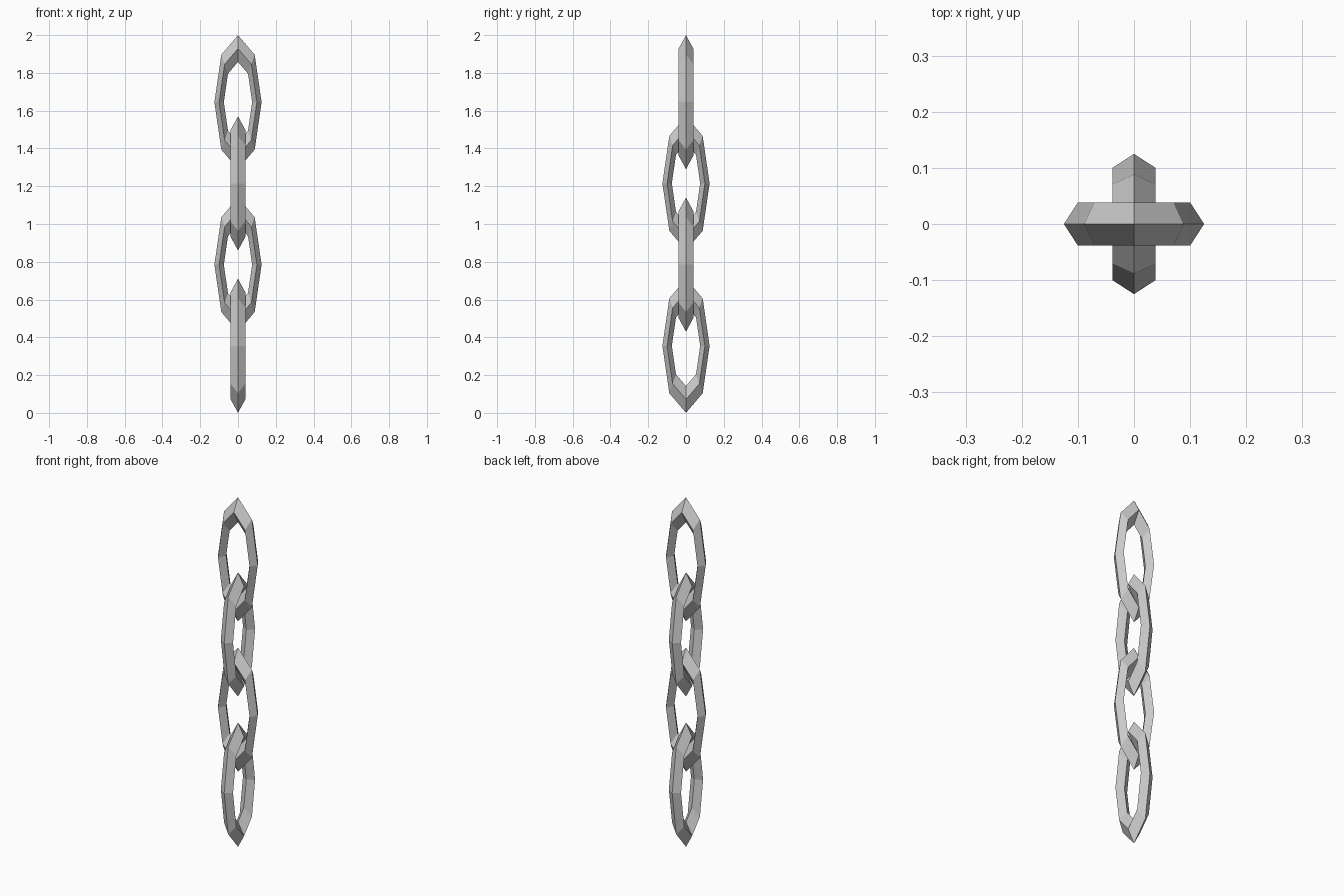
import bpy
from math import pi

if "Cube" in bpy.data.objects:
    bpy.data.objects.remove(bpy.data.objects["Cube"])

HALF_HEIGHT = 0.355
SPACING = 0.43


def chain_link(index):
    # Eight-sided ring with a diamond cross-section, stretched into an oval link
    bpy.ops.mesh.primitive_torus_add(major_segments=8, minor_segments=4,
                                     major_radius=0.10, minor_radius=0.025)
    link = bpy.context.object
    link.name = f"chain_link_{index + 1}"
    # Local y becomes the height, local z the thickness
    link.scale = (1.0, HALF_HEIGHT / 0.125, 1.54)
    # Alternate links are turned a quarter around the vertical axis
    turn = pi / 2 if index % 2 == 0 else 0
    link.rotation_euler = (pi / 2, 0, turn)
    link.location = (0, 0, HALF_HEIGHT + index * SPACING)
    bpy.ops.object.transform_apply(location=False, rotation=True, scale=True)
    bpy.ops.object.shade_flat()


# Four interlocking links from the floor up
for i in range(4):
    chain_link(i)
